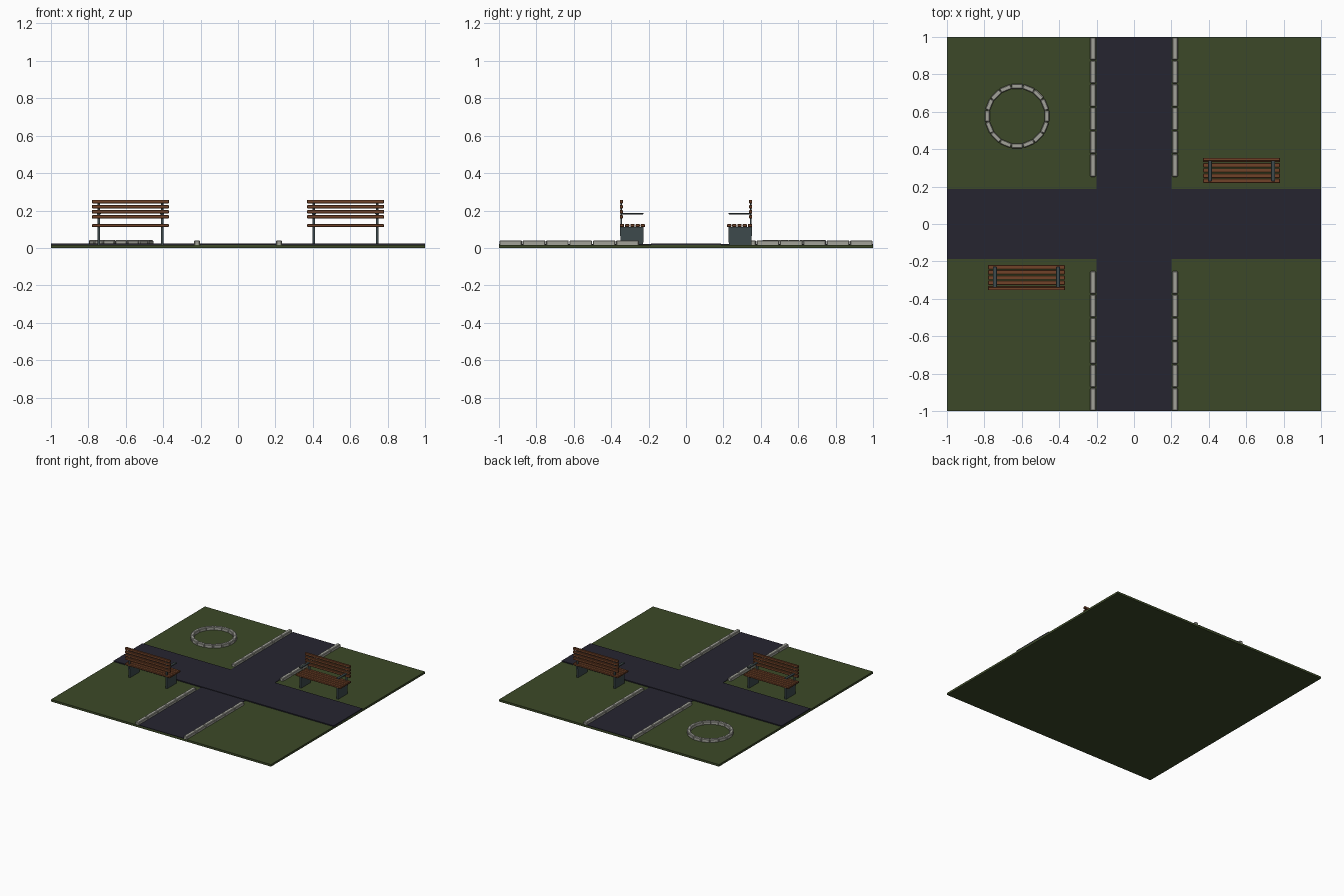
import bpy, math
from mathutils import Matrix, Vector

if "Cube" in bpy.data.objects:
    bpy.data.objects.remove(bpy.data.objects["Cube"])


def mat(name, rgb):
    m = bpy.data.materials.new(name)
    m.diffuse_color = (*rgb, 1)
    m.use_nodes = True
    m.node_tree.nodes["Principled BSDF"].inputs["Base Color"].default_value = m.diffuse_color
    return m


GRASS = mat("grass green", (0.045, 0.066, 0.021))
ROAD = mat("asphalt", (0.019, 0.018, 0.030))
STONE = mat("pale stone", (0.36, 0.36, 0.32))
WOOD = mat("brown wood", (0.165, 0.055, 0.021))
IRON = mat("slate iron", (0.047, 0.068, 0.072))


def prism(name, pts, x0, x1, material):
    """Extrude a (y, z) profile along x."""
    n = len(pts)
    verts = [(x, y, z) for x in (x0, x1) for y, z in pts]
    faces = [list(range(n))[::-1], list(range(n, 2 * n))]
    faces += [(i, (i + 1) % n, n + (i + 1) % n, n + i) for i in range(n)]
    me = bpy.data.meshes.new(name)
    me.from_pydata(verts, [], faces)
    me.materials.append(material)
    ob = bpy.data.objects.new(name, me)
    bpy.context.collection.objects.link(ob)
    return ob


def box(name, x, y, z, material, bevel=0):
    """Box from (min, max) ranges on each axis."""
    pts = [(y[0], z[0]), (y[1], z[0]), (y[1], z[1]), (y[0], z[1])]
    ob = prism(name, pts, x[0], x[1], material)
    if bevel:
        b = ob.modifiers.new("bevel", 'BEVEL')
        b.width, b.segments = bevel, 1
    return ob


# ground slab and crossing roads
box("lawn", (-1, 1), (-1, 1), (0, 0.017), GRASS)
box("long_road", (-0.2, 0.2), (-1, 1), (0.012, 0.021), ROAD)
box("cross_road", (-1, 1), (-0.187, 0.187), (0.012, 0.025), ROAD)

# kerb stones along both sides of the long road
for sx in (-1, 1):
    for sy in (-1, 1):
        for i in range(6):
            a, b = 0.252 + i * 0.125, 0.373 + i * 0.125
            ys = sorted((sy * a, sy * b))
            xs = sorted((sx * 0.204, sx * 0.234))
            box("kerb_stone", xs, ys, (0.013, 0.04), STONE, 0.004)

# ring of stones around the planting bed
for i in range(16):
    ob = box("ring_stone", (0.146, 0.172), (-0.031, 0.031), (0.013, 0.042), STONE, 0.004)
    ob.matrix_world = (Matrix.Translation((-0.625, 0.577, 0))
                       @ Matrix.Rotation(i * math.tau / 16, 4, 'Z'))


def bench(turn):
    parts = []
    x = (0.37, 0.78)
    # seat and back slats
    for i in range(5):
        y = 0.219 + i * 0.028
        parts.append(box("seat_slat", x, (y, y + 0.023), (0.112, 0.127), WOOD, 0.002))
    for i in range(4):
        z = 0.157 + i * 0.027
        parts.append(box("back_slat", x, (0.338, 0.354), (z, z + 0.019), WOOD, 0.002))
    # iron legs, back posts and arm rests
    for cx, side in ((0.406, -1), (0.744, 1)):
        w = (cx - 0.007, cx + 0.007)
        parts.append(prism("leg_panel", [(0.229, 0.014), (0.349, 0.014),
                                         (0.354, 0.113), (0.226, 0.113)], *w, IRON))
        parts.append(box("back_post", w, (0.342, 0.350), (0.11, 0.25), IRON))
        parts.append(box("arm_rest", (cx - 0.011, cx + 0.011), (0.228, 0.342),
                         (0.179, 0.188), IRON, 0.002))
    for p in parts:
        p.matrix_world = Matrix.Rotation(turn, 4, 'Z')


bench(0)
bench(math.pi)
